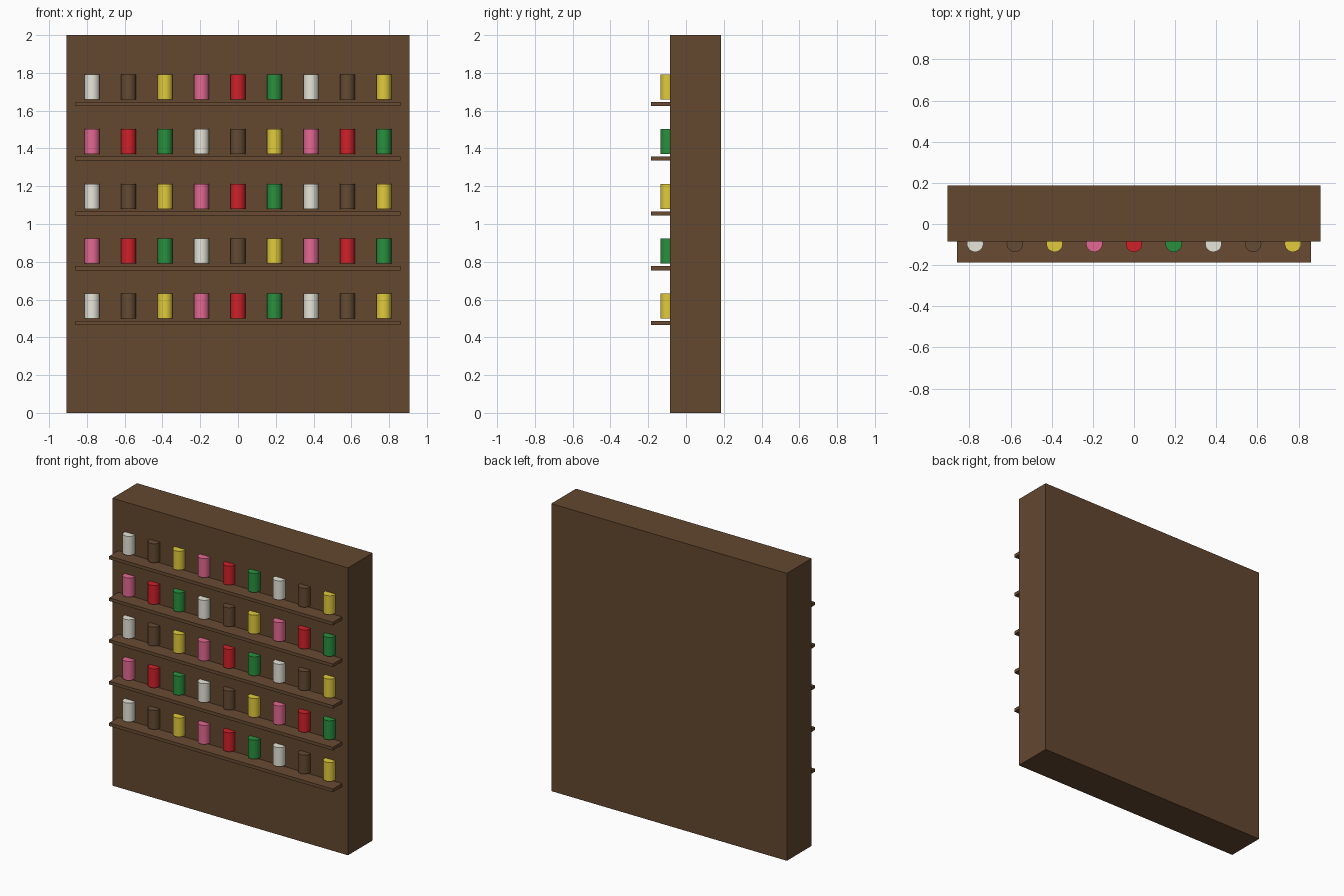
import bpy
import bmesh
from mathutils import Matrix

if "Cube" in bpy.data.objects:
    bpy.data.objects.remove(bpy.data.objects["Cube"])


def material(name, rgb):
    m = bpy.data.materials.new(name)
    m.diffuse_color = (*rgb, 1.0)
    m.use_nodes = True
    m.node_tree.nodes["Principled BSDF"].inputs["Base Color"].default_value = m.diffuse_color
    return m


wood = material("dark wood", (0.125, 0.063, 0.028))
shelf_wood = material("shelf wood", (0.14, 0.07, 0.033))
jar_colours = [
    material("cream white", (0.80, 0.79, 0.70)),
    material("jar brown", (0.13, 0.07, 0.033)),
    material("yellow", (0.76, 0.60, 0.045)),
    material("pink", (0.78, 0.14, 0.29)),
    material("red", (0.63, 0.015, 0.022)),
    material("green", (0.022, 0.28, 0.048)),
]


def add_object(name, bm, mat):
    mesh = bpy.data.meshes.new(name)
    bm.to_mesh(mesh)
    bm.free()
    obj = bpy.data.objects.new(name, mesh)
    mesh.materials.append(mat)
    bpy.context.collection.objects.link(obj)
    return obj


def box(name, lo, hi, mat):
    size = [b - a for a, b in zip(lo, hi)]
    mid = [(a + b) / 2 for a, b in zip(lo, hi)]
    bm = bmesh.new()
    bmesh.ops.create_cube(bm, size=1, matrix=Matrix.Translation(mid) @ Matrix.Diagonal((*size, 1)))
    return add_object(name, bm, mat)


def jar(name, x, y, z, radius, height, mat):
    bm = bmesh.new()
    bmesh.ops.create_cone(bm, cap_ends=True, segments=24, radius1=radius, radius2=radius,
                          depth=height, matrix=Matrix.Translation((x, y, z + height / 2)))
    # Smooth wall, flat lids
    for f in bm.faces:
        f.smooth = abs(f.normal.z) < 0.5
    for e in bm.edges:
        e.smooth = all(f.smooth for f in e.link_faces)
    return add_object(name, bm, mat)


# Solid cabinet body
box("cabinet_body", (-0.907, -0.086, 0), (0.907, 0.186, 2), wood)

# Five shelves with nine jars each, colours cycling along the rows
for row in range(5):
    z = 0.476 + 0.29 * row
    box(f"shelf_{row + 1}", (-0.861, -0.186, z - 0.011), (0.861, -0.08, z + 0.011), shelf_wood)
    for col in range(9):
        jar(f"jar_{row + 1}_{col + 1}", (col - 4) * 0.193, -0.096, z + 0.024, 0.04, 0.132,
            jar_colours[(row * 9 + col) % 6])
